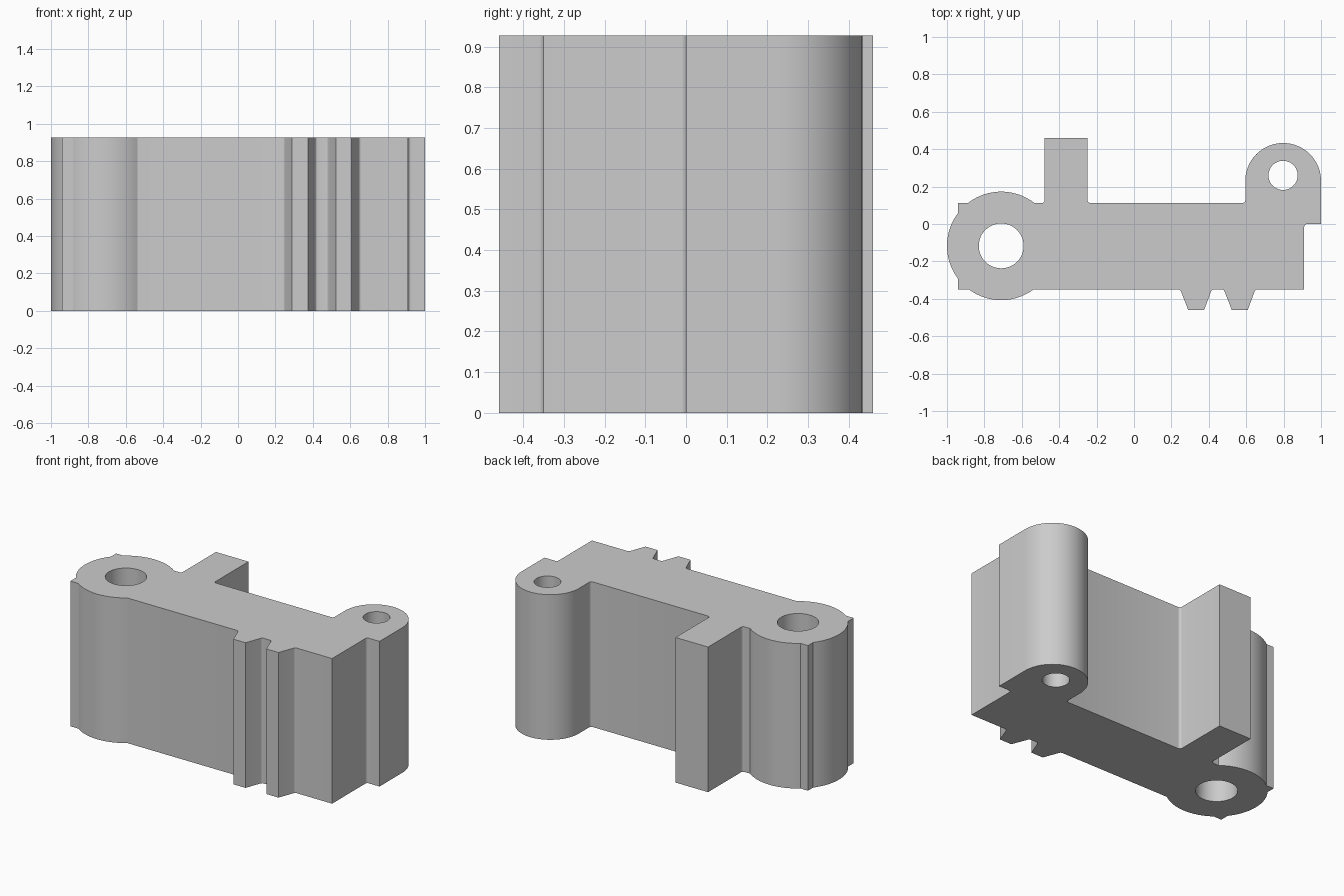
import bpy, bmesh, math
from mathutils import Vector

if "Cube" in bpy.data.objects:
    bpy.data.objects.remove(bpy.data.objects["Cube"])

HEIGHT = 0.927


def arc(cx, cy, r, a0, a1, n):
    """Points on an arc from angle a0 to a1 (degrees)."""
    return [(cx + r * math.cos(math.radians(a0 + (a1 - a0) * i / n)),
             cy + r * math.sin(math.radians(a0 + (a1 - a0) * i / n))) for i in range(n + 1)]


def rounded(points, steps=4):
    """Replace each (x, y, radius) corner by a small fillet; plain (x, y) stays sharp."""
    out = []
    for i, p in enumerate(points):
        c = Vector(p[:2])
        if len(p) == 2:
            out.append(c)
            continue
        a = (Vector(points[i - 1][:2]) - c).normalized()
        b = (Vector(points[(i + 1) % len(points)][:2]) - c).normalized()
        half = a.angle(b) / 2
        t = p[2] / math.tan(half)
        p0, p1 = c + a * t, c + b * t
        centre = c + (a + b).normalized() * (p[2] / math.sin(half))
        for k in range(steps + 1):
            d = (p0.lerp(p1, k / steps) - centre).normalized()
            out.append(centre + d * p[2])
    return out


# Large ring end: circle crossing the body rectangle's edges
RX, RY, RR = -0.71, -0.117, 0.29
TOP, BOTTOM, LEFT, RIGHT = 0.112, -0.35, -0.94, 0.91
a_top = math.degrees(math.asin((TOP - RY) / RR))
a_bot = math.degrees(math.asin((RY - BOTTOM) / RR))
a_left = math.degrees(math.acos((RX - LEFT) / RR))
F = 0.015

outline = arc(RX, RY, RR, -180 + a_bot, -a_bot, 20)            # ring, front bulge
for x in (0.247, 0.48):                                        # two ribs
    outline += [(x, BOTTOM, F), (x + 0.043, -0.46), (x + 0.128, -0.46), (x + 0.169, BOTTOM, F)]
outline += [(RIGHT, BOTTOM), (RIGHT, 0.0, F), (1.0, 0.0)]      # right end and notch
outline += arc(0.7975, 0.2305, 0.2025, 0, 180, 36)             # rounded lug
outline += [(0.595, TOP, F), (-0.248, TOP, F), (-0.248, 0.46), (-0.478, 0.46),
            (-0.478, TOP, F)]                                  # back edge and square tab
outline += arc(RX, RY, RR, a_top, 180 - a_top, 20)             # ring, back bulge
outline += [(LEFT, TOP)]                                       # left corner
outline += arc(RX, RY, RR, 180 - a_left, 180 + a_left, 20)     # ring, left bulge
outline += [(LEFT, BOTTOM)]

loops = [rounded(outline),
         arc(RX, RY, 0.12, 0, 352.5, 47),                      # large bore
         arc(0.797, 0.26, 0.078, 0, 350, 35)]                  # small bore

# Fill the profile with its bores and extrude it upward
bm = bmesh.new()
edges = []
for loop in loops:
    vs = [bm.verts.new((p[0], p[1], 0)) for p in loop]
    edges += [bm.edges.new((vs[i - 1], vs[i])) for i in range(len(vs))]
bmesh.ops.triangle_fill(bm, use_beauty=True, use_dissolve=False, edges=edges)
ext = bmesh.ops.extrude_face_region(bm, geom=bm.faces[:], use_keep_orig=True)
bmesh.ops.translate(bm, vec=(0, 0, HEIGHT),
                    verts=[g for g in ext["geom"] if isinstance(g, bmesh.types.BMVert)])
bmesh.ops.recalc_face_normals(bm, faces=bm.faces[:])

mesh = bpy.data.meshes.new("bracket_body")
bm.to_mesh(mesh)
bm.free()
body = bpy.data.objects.new("bracket_body", mesh)
bpy.context.collection.objects.link(body)

grey = bpy.data.materials.new("plain_grey")
grey.diffuse_color = (0.6, 0.6, 0.6, 1)
grey.use_nodes = True
grey.node_tree.nodes["Principled BSDF"].inputs["Base Color"].default_value = grey.diffuse_color
mesh.materials.append(grey)

bpy.context.view_layer.objects.active = body
body.select_set(True)
bpy.ops.object.shade_smooth_by_angle(angle=math.radians(30))
